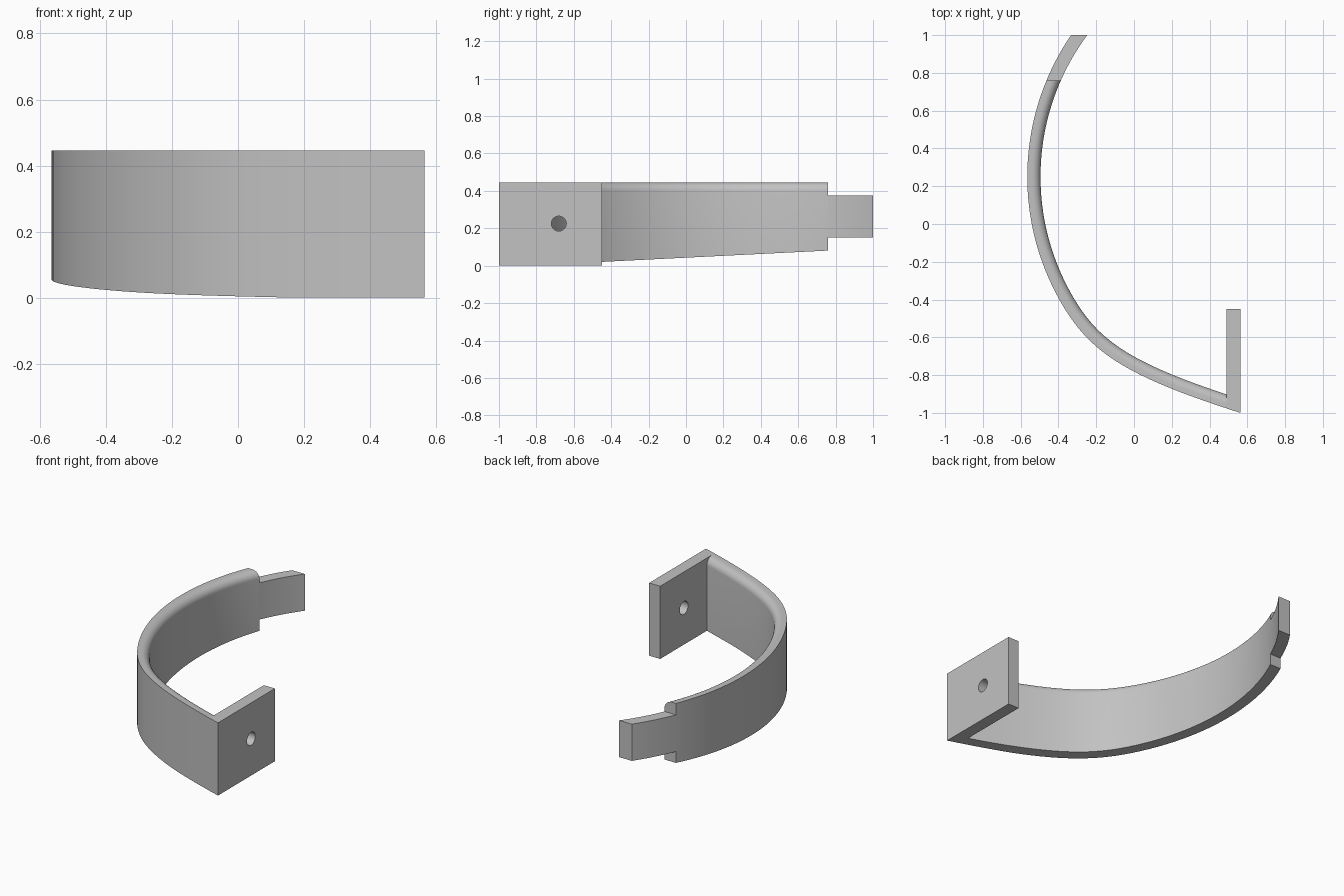
import bpy, bmesh, math
from mathutils import Vector, geometry

if "Cube" in bpy.data.objects:
    bpy.data.objects.remove(bpy.data.objects["Cube"])

TOP, THICK, FILLET = 0.445, 0.07, 0.045

grey = bpy.data.materials.new("plain grey")
grey.use_nodes = True
grey.diffuse_color = (0.54, 0.54, 0.54, 1)
grey.node_tree.nodes["Principled BSDF"].inputs["Base Color"].default_value = grey.diffuse_color


def outer_path():
    """Outer edge in plan: a wide arc, then a tighter bend to the front corner."""
    centre, radius = Vector((0.765, 0.25)), 1.33
    a0, a1 = math.asin(0.85 / radius), math.asin(-0.65 / radius)
    pts = []
    for i in range(40):
        a = a0 + (a1 - a0) * i / 40
        pts.append(centre + radius * Vector((-math.cos(a), math.sin(a))))
    start = centre + radius * Vector((-math.cos(a1), math.sin(a1)))
    along = Vector((-math.sin(a1), -math.cos(a1)))
    end = Vector((0.565, -1.0))
    bend = geometry.interpolate_bezier(start, start + 0.31 * along,
                                       end - 0.66 * Vector((0.95, -0.3)), end, 36)
    return pts + [Vector(p[:2]) for p in bend]


def section_band(bottom, top, fillet):
    """Cross-section as (depth from outer face, height or None for the bottom)."""
    sec = [(0, None), (0, top)]
    if fillet:
        for i in range(9):
            a = math.pi / 2 * (1 - i / 8)
            sec.append((THICK - fillet + fillet * math.cos(a),
                        top - fillet + fillet * math.sin(a)))
    else:
        sec.append((THICK, top))
    return sec + [(THICK, None)]


def finish(name, bm):
    bmesh.ops.recalc_face_normals(bm, faces=bm.faces)
    mesh = bpy.data.meshes.new(name)
    bm.to_mesh(mesh)
    bm.free()
    mesh.materials.append(grey)
    ob = bpy.data.objects.new(name, mesh)
    bpy.context.collection.objects.link(ob)
    bpy.ops.object.select_all(action="DESELECT")
    ob.select_set(True)
    bpy.context.view_layer.objects.active = ob
    return ob


def sweep(name, bottom, top, fillet, cuts):
    """Sweep the section along the path, then trim the ends with planes."""
    bm = bmesh.new()
    path, sec, rings = outer_path(), section_band(bottom, top, fillet), []
    for i, p in enumerate(path):
        t = (path[min(i + 1, len(path) - 1)] - path[max(i - 1, 0)]).normalized()
        inward = Vector((-t.y, t.x))
        ring = []
        for depth, z in sec:
            q = p + inward * depth
            ring.append(bm.verts.new((q.x, q.y, bottom(q.y) if z is None else z)))
        rings.append(ring)
    n = len(sec)
    for a, b in zip(rings, rings[1:]):
        for k in range(n):
            bm.faces.new((a[k], a[(k + 1) % n], b[(k + 1) % n], b[k]))
    bm.faces.new(rings[0])
    bm.faces.new(rings[-1])
    for co, no in cuts:
        bmesh.ops.bisect_plane(bm, geom=bm.verts[:] + bm.edges[:] + bm.faces[:],
                               plane_co=co, plane_no=no, clear_outer=True)
        bmesh.ops.holes_fill(bm, edges=[e for e in bm.edges if e.is_boundary])
    ob = finish(name, bm)
    bpy.ops.object.shade_smooth_by_angle(angle=math.radians(30))
    return ob


# Curved band with sloping underside and rounded inner top edge
sweep("curved_band", lambda y: max(0.0, 0.05 * (y + 0.86)), TOP, FILLET,
      [((0, 0.76, 0), (0, 1, 0)), ((0.491, 0, 0), (1, 0, 0))])

# Narrow tab continuing the band at the back
sweep("end_tab", lambda y: 0.15, 0.375, 0,
      [((0, 1, 0), (0, 1, 0)), ((0, 0.759, 0), (0, -1, 0))])

# Flat mounting plate with mitred front corner
bm = bmesh.new()
base = bm.faces.new([bm.verts.new((x, y, 0)) for x, y in
                     ((0.49, -0.977), (0.565, -1), (0.565, -0.45), (0.49, -0.45))])
grown = bmesh.ops.extrude_face_region(bm, geom=[base])["geom"]
bmesh.ops.translate(bm, vec=(0, 0, TOP),
                    verts=[v for v in grown if isinstance(v, bmesh.types.BMVert)])
plate = finish("mounting_plate", bm)

# Screw hole through the plate
bpy.ops.mesh.primitive_cylinder_add(vertices=32, radius=0.04, depth=0.3,
                                    location=(0.53, -0.68, 0.225),
                                    rotation=(0, math.pi / 2, 0))
cutter = bpy.context.object
cutter.name = "hole_cutter"
cutter.hide_render = True
cutter.data.materials.append(grey)
hole = plate.modifiers.new("screw_hole", "BOOLEAN")
hole.operation, hole.object, hole.solver = "DIFFERENCE", cutter, "EXACT"
bpy.ops.object.select_all(action="DESELECT")
plate.select_set(True)
bpy.context.view_layer.objects.active = plate
bpy.ops.object.modifier_apply(modifier=hole.name)
bpy.data.objects.remove(cutter)
bpy.ops.object.shade_smooth_by_angle(angle=math.radians(30))
